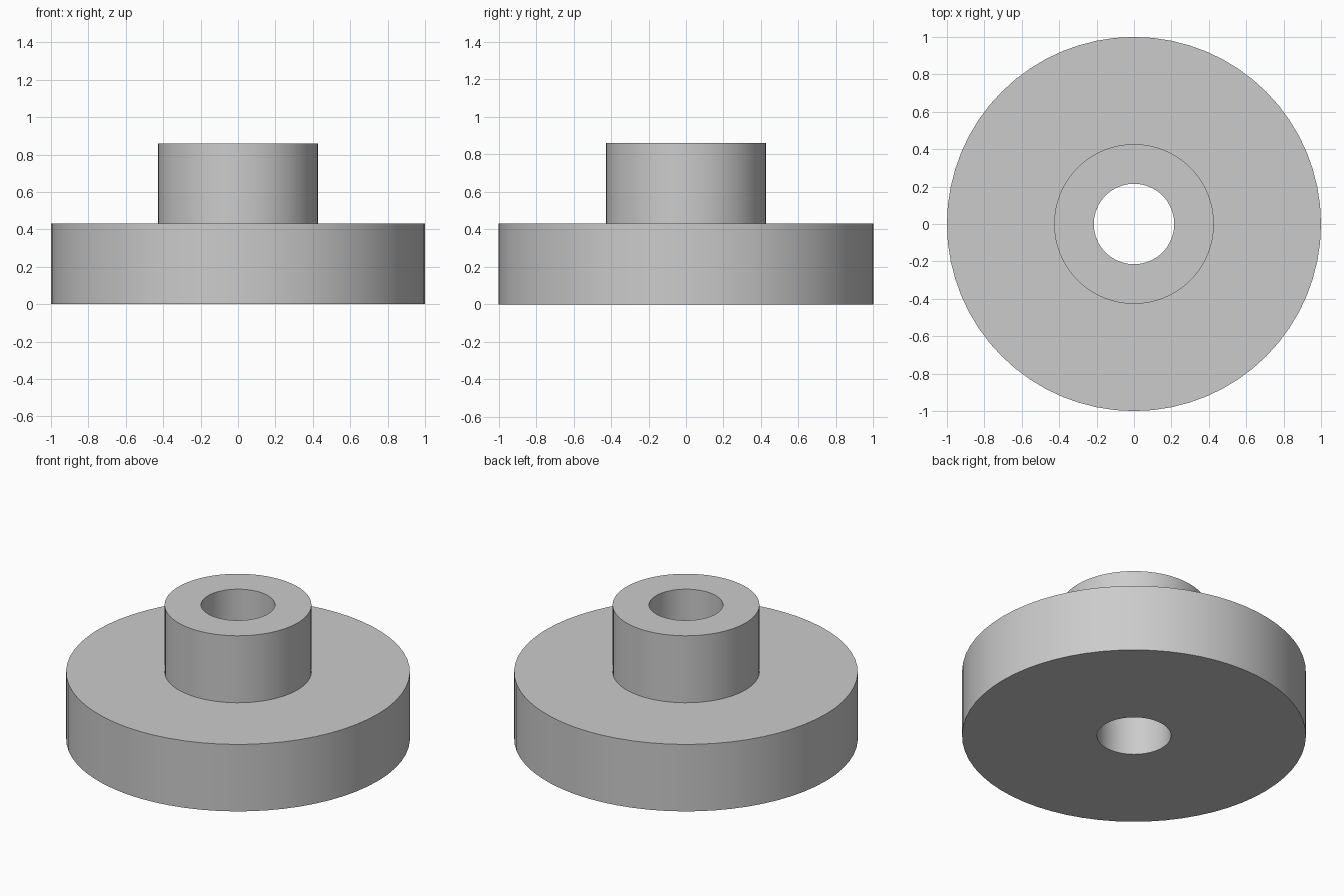
import bpy
import bmesh
from math import radians, tau
from mathutils import Vector

SIDES = 64
FLANGE_R, HUB_R, BORE_R = 1.0, 0.427, 0.215
FLANGE_TOP, HUB_TOP = 0.43, 0.86

cube = bpy.data.objects.get("Cube")
if cube:
    bpy.data.objects.remove(cube, do_unlink=True)


def make_material(name, colour):
    mat = bpy.data.materials.new(name)
    mat.use_nodes = True
    mat.diffuse_color = colour
    mat.node_tree.nodes["Principled BSDF"].inputs["Base Color"].default_value = colour
    return mat


def lathe(name, profile, mat):
    """Revolve a closed (radius, height) outline around the z axis."""
    bm = bmesh.new()
    verts = [bm.verts.new((r, 0, z)) for r, z in profile]
    edges = [bm.edges.new((v, verts[i - 1])) for i, v in enumerate(verts)]
    bmesh.ops.spin(bm, geom=verts + edges, cent=Vector(), axis=Vector((0, 0, 1)),
                   angle=tau, steps=SIDES, use_merge=True)
    bmesh.ops.remove_doubles(bm, verts=bm.verts[:], dist=0.0001)
    bmesh.ops.recalc_face_normals(bm, faces=bm.faces[:])
    mesh = bpy.data.meshes.new(name)
    bm.to_mesh(mesh)
    bm.free()
    mesh.materials.append(mat)
    obj = bpy.data.objects.new(name, mesh)
    bpy.context.collection.objects.link(obj)
    bpy.ops.object.select_all(action="DESELECT")
    obj.select_set(True)
    bpy.context.view_layer.objects.active = obj
    bpy.ops.object.shade_smooth_by_angle(angle=radians(30))
    return obj


# Wide flange with a raised hub and a bore right through both
lathe("flanged_hub", [
    (BORE_R, 0), (FLANGE_R, 0), (FLANGE_R, FLANGE_TOP),
    (HUB_R, FLANGE_TOP), (HUB_R, HUB_TOP), (BORE_R, HUB_TOP),
], make_material("plain_grey", (0.6, 0.6, 0.6, 1)))
